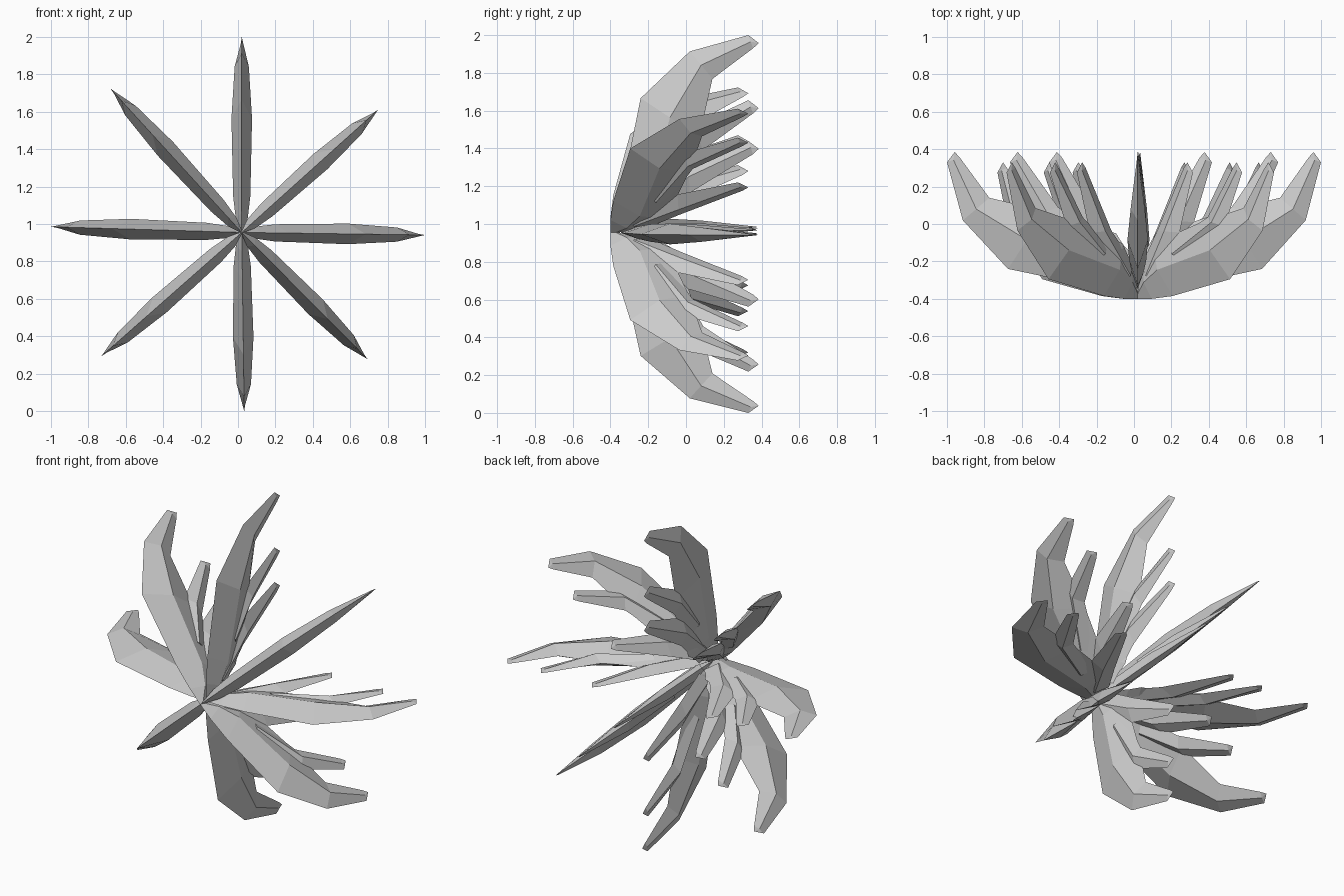
import bpy, bmesh, math
from mathutils import Vector

if "Cube" in bpy.data.objects:
    bpy.data.objects.remove(bpy.data.objects["Cube"])

CX, CZ = 0.02, 0.955   # hub of the burst

# Lobe stations: (outer r, outer y, inner r, inner y, half thickness)
MAIN = [(0.0, -.345, .0, -.30, .004), (.10, -.345, .04, -.17, .032), (.25, -.33, .11, -.05, .046),
        (.66, -.24, .47, .07, .055), (.89, .02, .755, .14, .038), (.97, .33, .905, .355, .005)]


def lobes(mid, low):
    middle = [(.34, -.16, .22, -.05, .040), (mid - .09, .04, mid - .21, .09, .036),
              (mid + .035, .33, mid - .03, .355, .005)]
    short = [(.14, -.28, .03, -.16, .032), (low - .06, .01, low - .22, .02, .036),
             (low + .035, .33, low - .03, .355, .005)]
    return MAIN, middle, short


def add_lobe(bm, stations, place):
    """Diamond section lofted along a lobe, closed by a small pointed tip."""
    rings = []
    for ro, yo, ri, yi, t in stations:
        rm, ym = (ro + ri) / 2, (yo + yi) / 2
        rings.append([bm.verts.new(place(*p)) for p in
                      ((ro, yo, 0), (rm, ym, t), (ri, yi, 0), (rm, ym, -t))])
    for a, b in zip(rings, rings[1:]):
        for i in range(4):
            j = (i + 1) % 4
            bm.faces.new((a[i], a[j], b[j], b[i]))
    bm.faces.new(rings[0])
    ro, yo, ri, yi, t = stations[-1]
    tip = bm.verts.new(place(ro * .4 + ri * .6, max(yo, yi) + .03, 0))
    for i in range(4):
        bm.faces.new((rings[-1][i], rings[-1][(i + 1) % 4], tip))


def blade(name, angle, length, kind, shift):
    a = math.radians(angle)
    s = length / .97
    radial = Vector((math.cos(a), 0, math.sin(a)))
    side = Vector((-math.sin(a), 0, math.cos(a)))

    def place(r, y, t):
        k = s if kind is MAIN_LEFT else 1 + (s - 1) * r
        return Vector((CX, y + shift, CZ)) + radial * (r * k) + side * t

    bm = bmesh.new()
    for st in kind:
        add_lobe(bm, st, place)
    bmesh.ops.recalc_face_normals(bm, faces=bm.faces)
    me = bpy.data.meshes.new(name)
    bm.to_mesh(me)
    bm.free()
    bpy.context.collection.objects.link(bpy.data.objects.new(name, me))


MAIN_LEFT = lobes(.615, .415)
MAIN_RIGHT = lobes(.71, .36)

# Eight blades around the hub; diagonals sit slightly further forward
for name, angle, length, kind, shift in (
        ("right_blade", -.8, .98, MAIN_RIGHT, 0),
        ("upper_right_blade", 42, .98, MAIN_RIGHT, -.055),
        ("top_blade", 90, 1.045, MAIN_LEFT, 0),
        ("upper_left_blade", 132.4, 1.04, MAIN_LEFT, -.055),
        ("left_blade", 178.3, 1.02, MAIN_LEFT, 0),
        ("lower_left_blade", 221.4, 1.0, MAIN_LEFT, -.055),
        ("bottom_blade", 270.8, .955, MAIN_RIGHT, 0),
        ("lower_right_blade", 314.8, .955, MAIN_RIGHT, -.055)):
    blade(name, angle, length, kind, shift)
